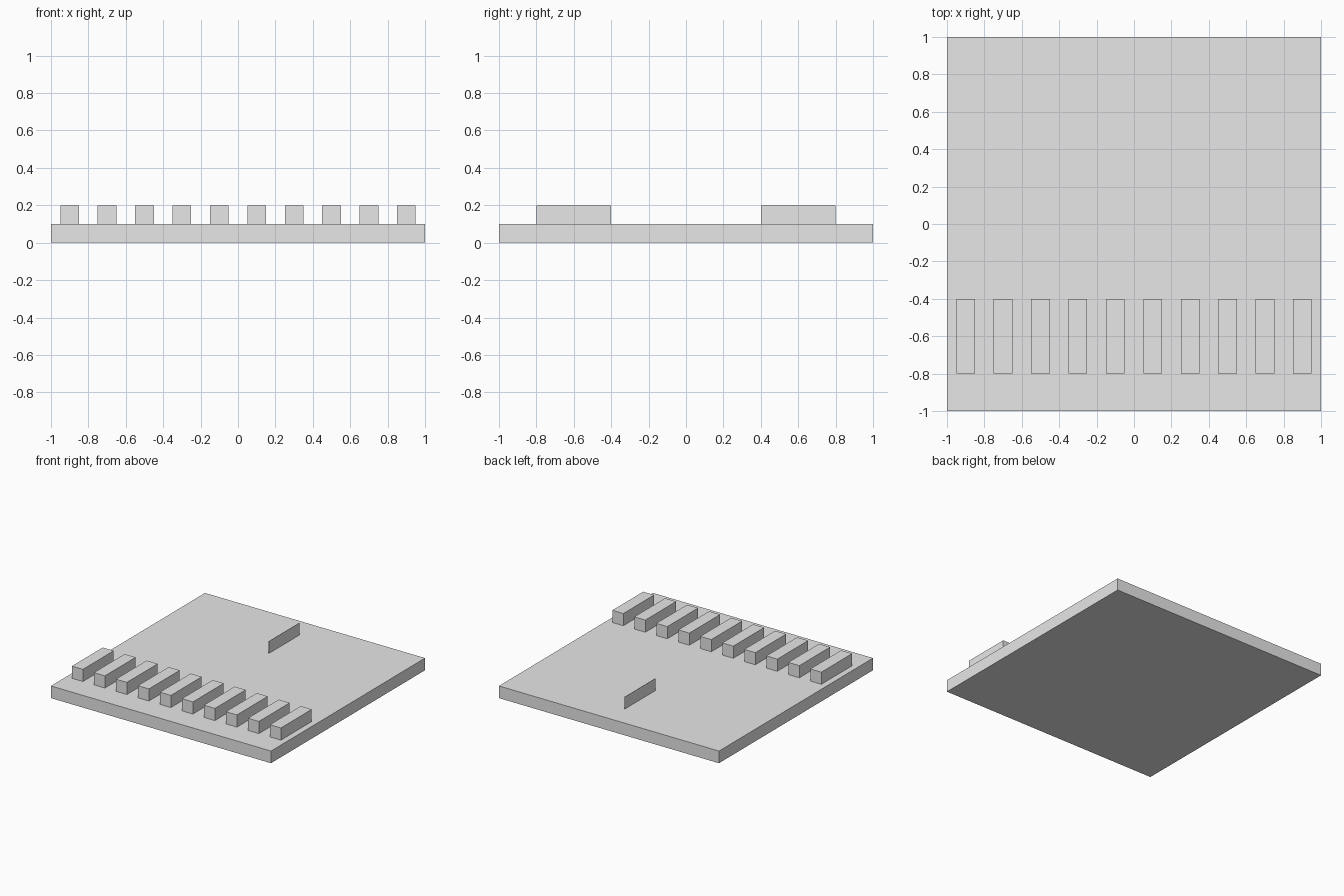
import bpy

cube = bpy.data.objects.get("Cube")
if cube:
    bpy.data.objects.remove(cube, do_unlink=True)

# Single plain grey
grey = bpy.data.materials.new("light_grey")
grey.use_nodes = True
colour = (0.8, 0.8, 0.8, 1)
grey.diffuse_color = colour
grey.node_tree.nodes["Principled BSDF"].inputs["Base Color"].default_value = colour


def box(name, centre, size):
    bpy.ops.mesh.primitive_cube_add(size=1, location=centre)
    obj = bpy.context.object
    obj.name = name
    obj.scale = size
    bpy.ops.object.transform_apply(location=False, rotation=False, scale=True)
    obj.data.materials.append(grey)
    return obj


# Flat square base
box("base_slab", (0, 0, 0.05), (2, 2, 0.1))

# Row of ten blocks along the front
for i in range(10):
    box(f"front_block_{i + 1}", (-0.9 + 0.2 * i, -0.6, 0.15), (0.1, 0.4, 0.1))

# Thin upright fin at the back
box("back_fin", (0, 0.6, 0.15), (0.002, 0.4, 0.1))
